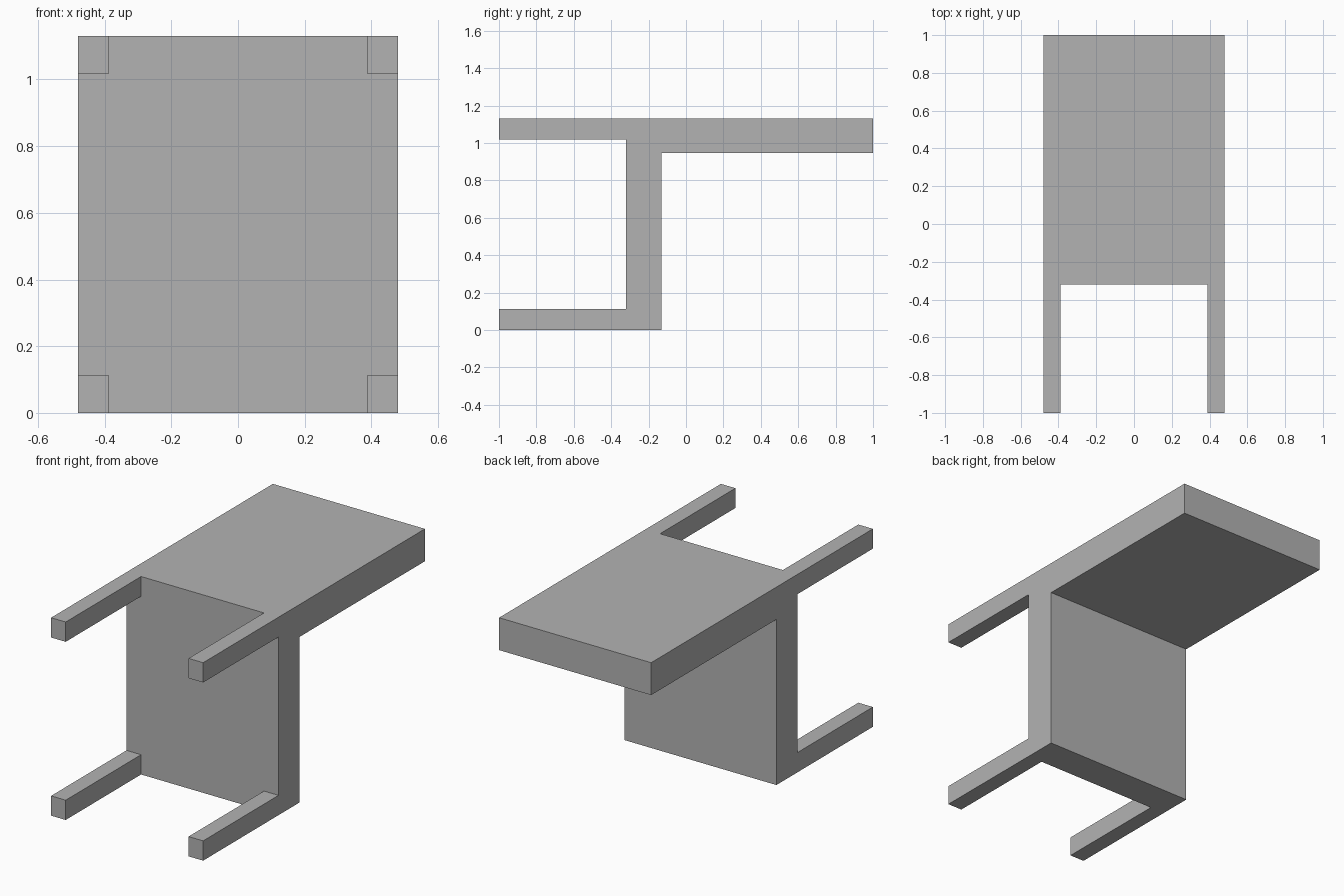
import bpy
import bmesh

cube = bpy.data.objects.get("Cube")
if cube:
    bpy.data.objects.remove(cube, do_unlink=True)

HALF_W, HEIGHT = 0.48, 1.13
SEAT_FRONT, SEAT_REAR = -0.32, -0.13
BACK_UNDER = 0.945
LEG_W, LEG_H = 0.092, 0.113

grey = bpy.data.materials.new("plain grey")
grey.use_nodes = True
colour = (0.45, 0.45, 0.45, 1)
grey.diffuse_color = colour
grey.node_tree.nodes["Principled BSDF"].inputs["Base Color"].default_value = colour


def extrude_profile(name, profile, x0, x1):
    """Extrude a closed (y, z) outline from x0 to x1."""
    bm = bmesh.new()
    face = bm.faces.new([bm.verts.new((x0, y, z)) for y, z in profile])
    result = bmesh.ops.extrude_face_region(bm, geom=[face], use_keep_orig=True)
    moved = [g for g in result["geom"] if isinstance(g, bmesh.types.BMVert)]
    bmesh.ops.translate(bm, verts=moved, vec=(x1 - x0, 0, 0))
    bmesh.ops.recalc_face_normals(bm, faces=bm.faces)
    mesh = bpy.data.meshes.new(name)
    bm.to_mesh(mesh)
    bm.free()
    mesh.materials.append(grey)
    obj = bpy.data.objects.new(name, mesh)
    bpy.context.collection.objects.link(obj)
    return obj


# Upright seat slab and the backrest slab, one L-shaped piece
extrude_profile("seat_and_backrest", [
    (SEAT_FRONT, 0), (SEAT_REAR, 0), (SEAT_REAR, BACK_UNDER),
    (1, BACK_UNDER), (1, HEIGHT), (SEAT_FRONT, HEIGHT),
], -HALF_W, HALF_W)

# Four legs pointing forward from the seat corners
for side, x0 in (("left", HALF_W - LEG_W), ("right", -HALF_W)):
    for level, z0 in (("lower", 0), ("upper", HEIGHT - LEG_H)):
        z1 = z0 + LEG_H
        extrude_profile(f"{level}_{side}_leg", [
            (-1, z0), (SEAT_FRONT, z0), (SEAT_FRONT, z1), (-1, z1),
        ], x0, x0 + LEG_W)
